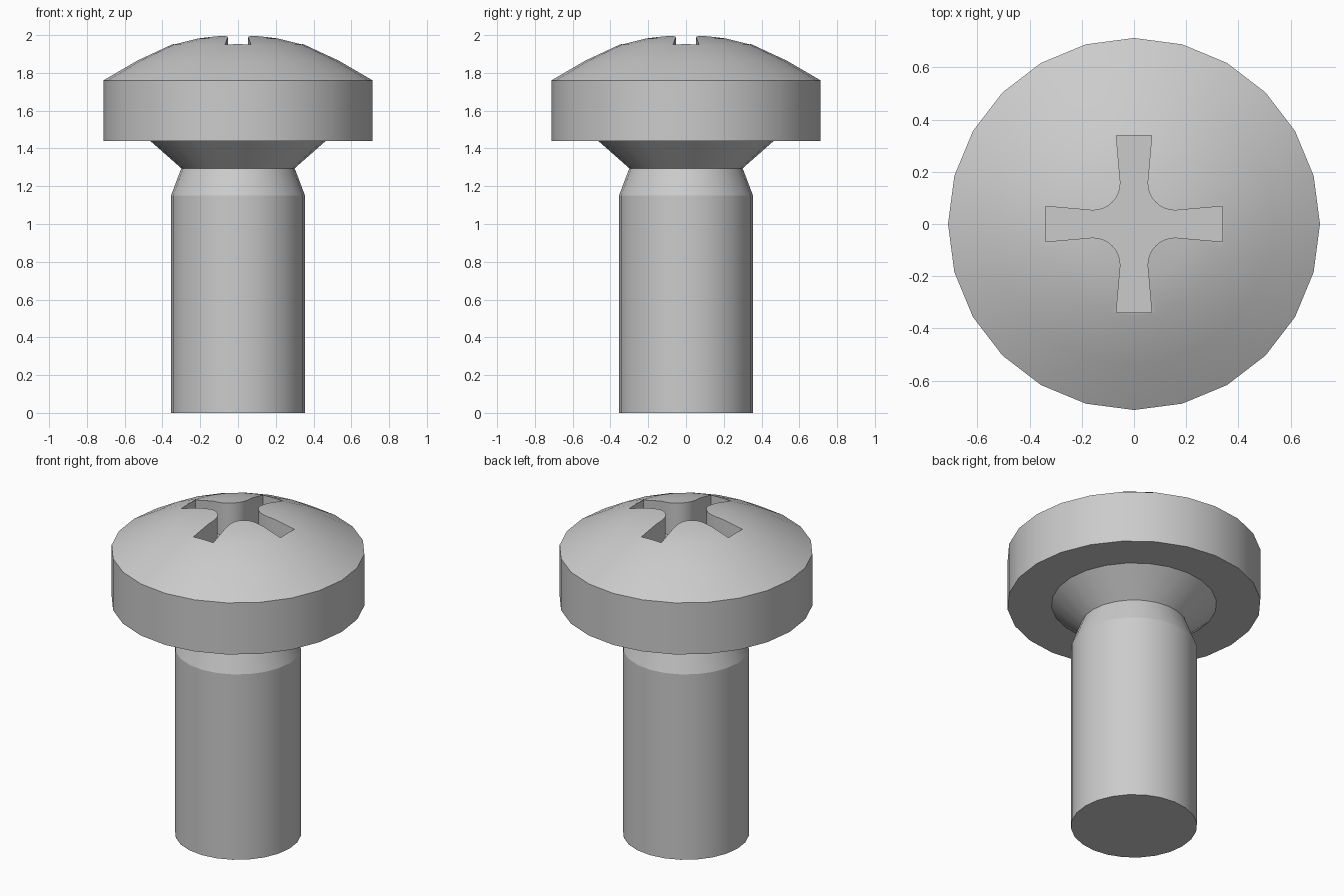
import bpy, bmesh, math

SIDES = 24

cube = bpy.data.objects.get("Cube")
if cube:
    bpy.data.objects.remove(cube, do_unlink=True)

steel = bpy.data.materials.new("grey_steel")
steel.use_nodes = True
grey = (0.6, 0.6, 0.6, 1.0)
steel.diffuse_color = grey
steel.node_tree.nodes["Principled BSDF"].inputs["Base Color"].default_value = grey


def make_object(name, bm):
    bmesh.ops.recalc_face_normals(bm, faces=bm.faces)
    mesh = bpy.data.meshes.new(name)
    bm.to_mesh(mesh)
    bm.free()
    mesh.materials.append(steel)
    obj = bpy.data.objects.new(name, mesh)
    bpy.context.collection.objects.link(obj)
    return obj


def lathe(name, profile):
    """Revolve (radius, height) points around z and cap both ends."""
    bm = bmesh.new()
    rings = []
    for r, z in profile:
        angles = [math.tau * i / SIDES for i in range(SIDES)]
        rings.append([bm.verts.new((r * math.cos(a), r * math.sin(a), z)) for a in angles])
    for low, high in zip(rings, rings[1:]):
        for i in range(SIDES):
            j = (i + 1) % SIDES
            bm.faces.new((low[i], low[j], high[j], high[i]))
    bm.faces.new(rings[0][::-1])
    bm.faces.new(rings[-1])
    return make_object(name, bm)


def activate(obj):
    bpy.ops.object.select_all(action="DESELECT")
    obj.select_set(True)
    bpy.context.view_layer.objects.active = obj


# Screw body: shank, tapered neck, flared collar, head rim and dome
screw = lathe("screw_body", [
    (0.355, 0), (0.355, 1.15), (0.30, 1.295), (0.465, 1.44),
    (0.713, 1.44), (0.713, 1.76), (0.535, 1.864), (0.35, 1.95),
    (0.22, 1.982), (0.08, 2.0),
])

# Cross recess outline: one quarter with a rounded inner corner, turned four times
centre, radius = 0.158, 0.106
quarter = [(0.34, 0.068)]
for i in range(9):
    a = math.radians(270 - 90 * i / 8)
    quarter.append((centre + radius * math.cos(a), centre + radius * math.sin(a)))
quarter.append((0.068, 0.34))

bm = bmesh.new()
outline = []
for turn in range(4):
    c, s = round(math.cos(turn * math.pi / 2)), round(math.sin(turn * math.pi / 2))
    outline += [bm.verts.new((x * c - y * s, x * s + y * c, 1.79)) for x, y in quarter]
floor = bm.faces.new(outline)
extruded = bmesh.ops.extrude_face_region(bm, geom=[floor])["geom"]
bmesh.ops.translate(bm, vec=(0, 0, 0.4),
                    verts=[v for v in extruded if isinstance(v, bmesh.types.BMVert)])
cutter = make_object("recess_cutter", bm)
cutter.hide_render = True

# Cut the recess into the dome
cut = screw.modifiers.new("cross_recess", "BOOLEAN")
cut.operation = "DIFFERENCE"
cut.solver = "EXACT"
cut.object = cutter
activate(screw)
bpy.ops.object.modifier_apply(modifier=cut.name)
bpy.data.objects.remove(cutter, do_unlink=True)

# Smooth round surfaces, sharp steps between sections
bpy.ops.object.shade_smooth_by_angle(angle=math.radians(18))
